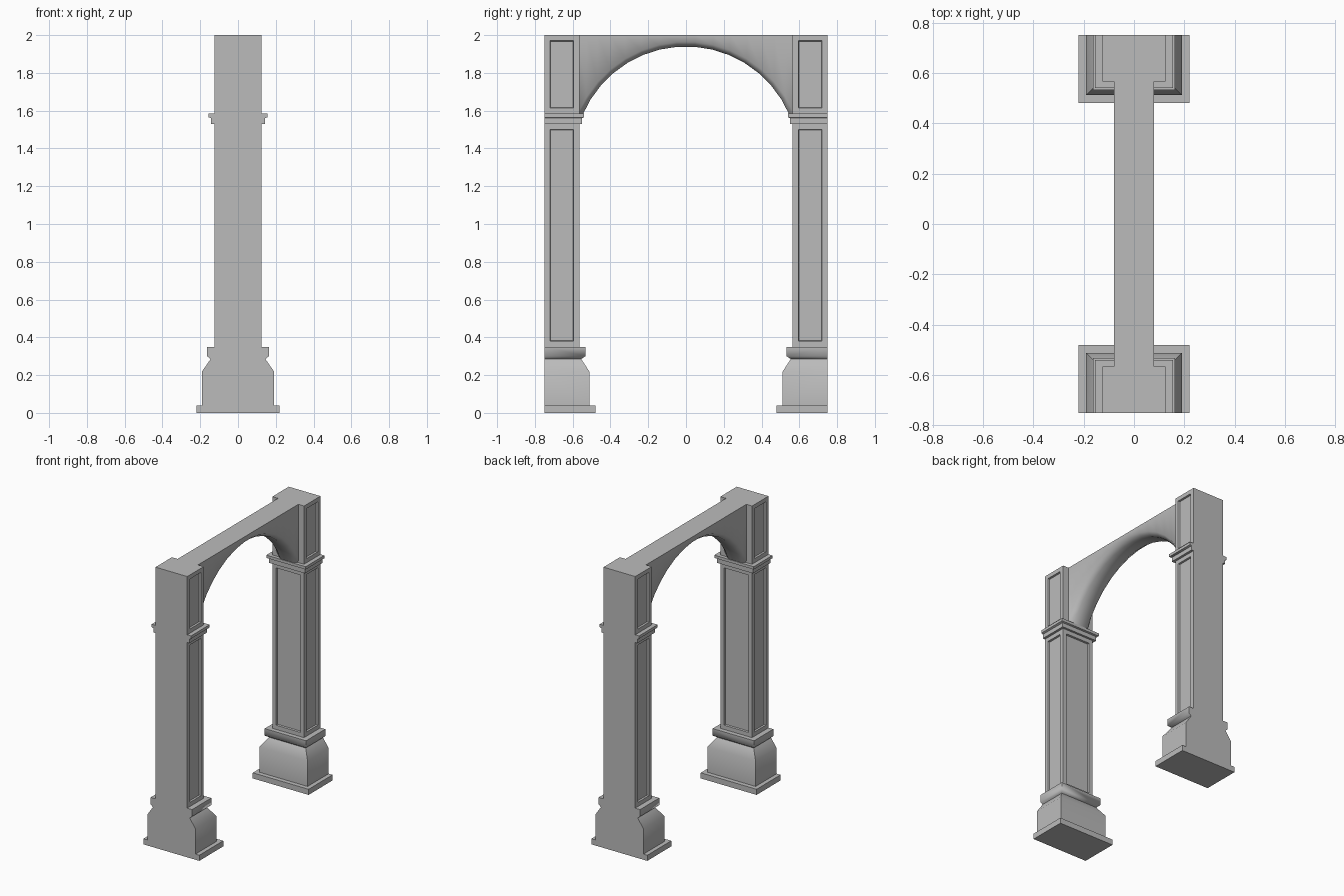
import bpy, bmesh, math

cube = bpy.data.objects.get("Cube")
if cube:
    bpy.data.objects.remove(cube, do_unlink=True)

stone = bpy.data.materials.new("grey_stone")
stone.use_nodes = True
GREY = (0.5, 0.5, 0.5, 1)
stone.diffuse_color = GREY
stone.node_tree.nodes["Principled BSDF"].inputs["Base Color"].default_value = GREY


def finish(bm, name):
    bmesh.ops.recalc_face_normals(bm, faces=bm.faces)
    mesh = bpy.data.meshes.new(name)
    bm.to_mesh(mesh)
    bm.free()
    mesh.materials.append(stone)
    obj = bpy.data.objects.new(name, mesh)
    bpy.context.collection.objects.link(obj)
    bpy.ops.object.select_all(action="DESELECT")
    obj.select_set(True)
    bpy.context.view_layer.objects.active = obj
    bpy.ops.object.shade_smooth_by_angle(angle=math.radians(56))
    return obj


def loft(bm, rings, closed_ends=True):
    """Skin a list of point rings with quads and cap the two ends."""
    loops = [[bm.verts.new(p) for p in ring] for ring in rings]
    n = len(loops[0])
    for a, b in zip(loops, loops[1:]):
        for i in range(n):
            j = (i + 1) % n
            bm.faces.new((a[i], a[j], b[j], b[i]))
    bm.faces.new(loops[0])
    bm.faces.new(loops[-1])


# Pier moulding: half width, inner face distance, height
OUTER, TOP = 0.75, 2.0
PROFILE = [
    (0.22, 0.48, 0), (0.22, 0.48, 0.04),            # plinth
    (0.19, 0.512, 0.04), (0.19, 0.512, 0.22),       # base block
    (0.145, 0.555, 0.285),                          # sloped shoulder
    (0.163, 0.533, 0.30), (0.163, 0.533, 0.35),     # base band
    (0.125, 0.565, 0.35), (0.125, 0.565, 1.53),     # shaft
    (0.142, 0.55, 1.53), (0.142, 0.55, 1.56),       # capital lower step
    (0.155, 0.54, 1.565), (0.155, 0.54, 1.585),     # capital upper step
    (0.125, 0.565, 1.585), (0.125, 0.565, TOP),     # upper block
]


def make_pier(name, side):
    bm = bmesh.new()
    loft(bm, [[(-w, side * OUTER, z), (-w, side * y, z),
               (w, side * y, z), (w, side * OUTER, z)] for w, y, z in PROFILE])
    bmesh.ops.recalc_face_normals(bm, faces=bm.faces)
    bm.normal_update()
    # Sunken panels on the shaft sides and inner face, and on the upper block sides
    panels = []
    for f in bm.faces:
        height = max(v.co.z for v in f.verts) - min(v.co.z for v in f.verts)
        sideways = abs(f.normal.x) > 0.9
        inward = f.normal.y * side < -0.9
        if (height > 1 and (sideways or inward)) or (0.4 < height < 1 and sideways):
            if len(f.verts) == 4:
                panels.append(f)
    bmesh.ops.inset_individual(bm, faces=panels, thickness=0.042)
    bmesh.ops.inset_individual(bm, faces=panels, thickness=0.004, depth=-0.012)
    finish(bm, name)


make_pier("front_pier", -1)
make_pier("back_pier", 1)

# Arch: straight top, circular opening with chamfered edges
CENTRE, R_OUT, R_IN, SPREAD, STEPS = 1.345, 0.62, 0.595, 1.17, 15
HALF, SOFFIT = 0.08, 0.045
sections = []
for i in range(STEPS + 1):
    a = SPREAD * (2 * i / STEPS - 1)
    s, c = math.sin(a), math.cos(a)
    half = [(HALF, R_OUT * s, TOP), (HALF, R_OUT * s, CENTRE + R_OUT * c),
            (SOFFIT, R_IN * s, CENTRE + R_IN * c)]
    sections.append(half + [(-x, y, z) for x, y, z in reversed(half)])
bm = bmesh.new()
loft(bm, sections)
arch = finish(bm, "arch")
